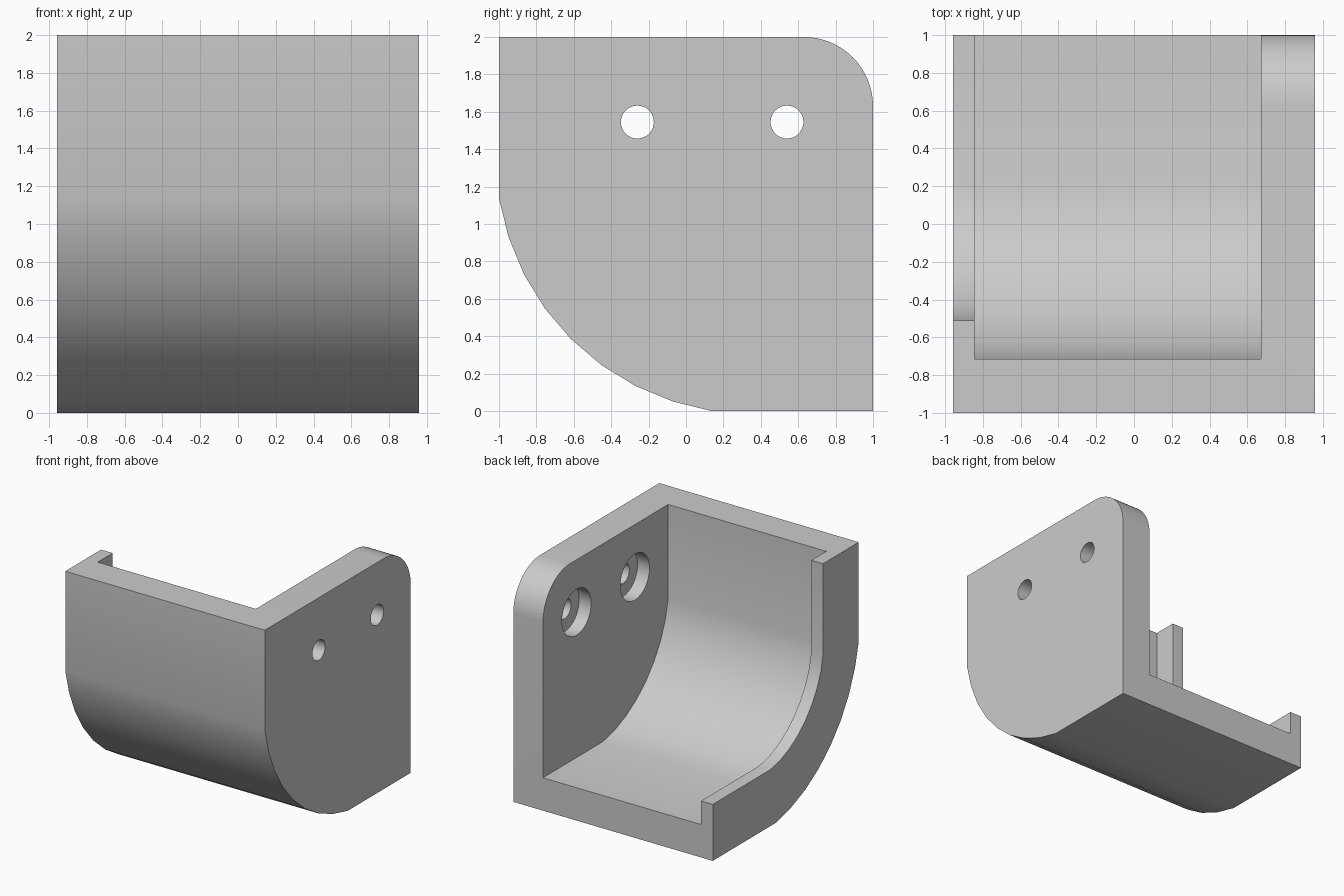
import bpy
import bmesh
from math import sin, cos, radians, pi

cube = bpy.data.objects.get("Cube")
if cube:
    bpy.data.objects.remove(cube, do_unlink=True)

HALF_W = 0.957        # half width along x
WALL = 0.285          # shell and side plate thickness
RIM = 0.49            # depth of the rim on the open side
RIM_X = -0.845        # inner face of the rim
PLATE_X = 0.672       # inner face of the side plate
ARC_C, ARC_R = 1.35, 1.365
CORNER = 0.37

grey = bpy.data.materials.new("Plain grey")
grey.use_nodes = True
grey.diffuse_color = (0.6, 0.6, 0.6, 1)
grey.node_tree.nodes["Principled BSDF"].inputs["Base Color"].default_value = (0.6, 0.6, 0.6, 1)


def arc(cy, cz, r, start, end, steps):
    angles = [radians(start + (end - start) * i / steps) for i in range(steps + 1)]
    return [(cy + r * cos(a), cz + r * sin(a)) for a in angles]


def lower_curve(offset):
    """Rounded front-bottom corner, moved inwards by the offset."""
    pts = arc(ARC_C - 1, ARC_C, ARC_R - offset, 189, 261, 8)
    pts[0] = (offset - 1, pts[0][1])
    pts[-1] = (pts[-1][0], offset)
    return pts


def extrude_x(name, profile, x0, x1):
    """Solid made from a closed (y, z) profile between two x positions."""
    bm = bmesh.new()
    face = bm.faces.new([bm.verts.new((x0, y, z)) for y, z in profile])
    grown = bmesh.ops.extrude_face_region(bm, geom=[face])
    verts = [v for v in grown["geom"] if isinstance(v, bmesh.types.BMVert)]
    bmesh.ops.translate(bm, verts=verts, vec=(x1 - x0, 0, 0))
    bmesh.ops.recalc_face_normals(bm, faces=bm.faces)
    mesh = bpy.data.meshes.new(name)
    bm.to_mesh(mesh)
    bm.free()
    mesh.materials.append(grey)
    obj = bpy.data.objects.new(name, mesh)
    bpy.context.collection.objects.link(obj)
    return obj


def cut(target, cutter):
    cutter.hide_render = True
    mod = target.modifiers.new(cutter.name, 'BOOLEAN')
    mod.operation = 'DIFFERENCE'
    mod.solver = 'EXACT'
    mod.object = cutter
    bpy.ops.object.modifier_apply(modifier=mod.name)
    bpy.data.objects.remove(cutter, do_unlink=True)


# Solid block with the side outline
outline = [(-1, 2)] + lower_curve(0) + [(1, 0)]
outline += arc(1 - CORNER, 2 - CORNER, CORNER, 0, 90, 16)
bracket = extrude_x("bracket", outline, -HALF_W, HALF_W)
bpy.ops.object.select_all(action='DESELECT')
bpy.context.view_layer.objects.active = bracket
bracket.select_set(True)

# Main cavity, then the shallower opening that leaves a rim
for name, offset, x0, x1 in (("cavity", WALL, RIM_X, PLATE_X),
                             ("rim_opening", RIM, -1.2, 0)):
    profile = [(offset - 1, 2.3)] + lower_curve(offset) + [(1.3, offset), (1.3, 2.3)]
    cut(bracket, extrude_x(name, profile, x0, x1))

# Screw holes with counterbores on the inside of the plate
for y in (-0.26, 0.54):
    for name, r, x0, x1 in (("screw_hole", 0.088, 0.5, 1.2),
                            ("counterbore", 0.2, 0.5, PLATE_X + 0.115)):
        ring = arc(y, 1.545, r, 0, 360, 32)[:-1]
        cut(bracket, extrude_x(name, ring, x0, x1))

bpy.ops.object.shade_smooth_by_angle(angle=pi / 6)
